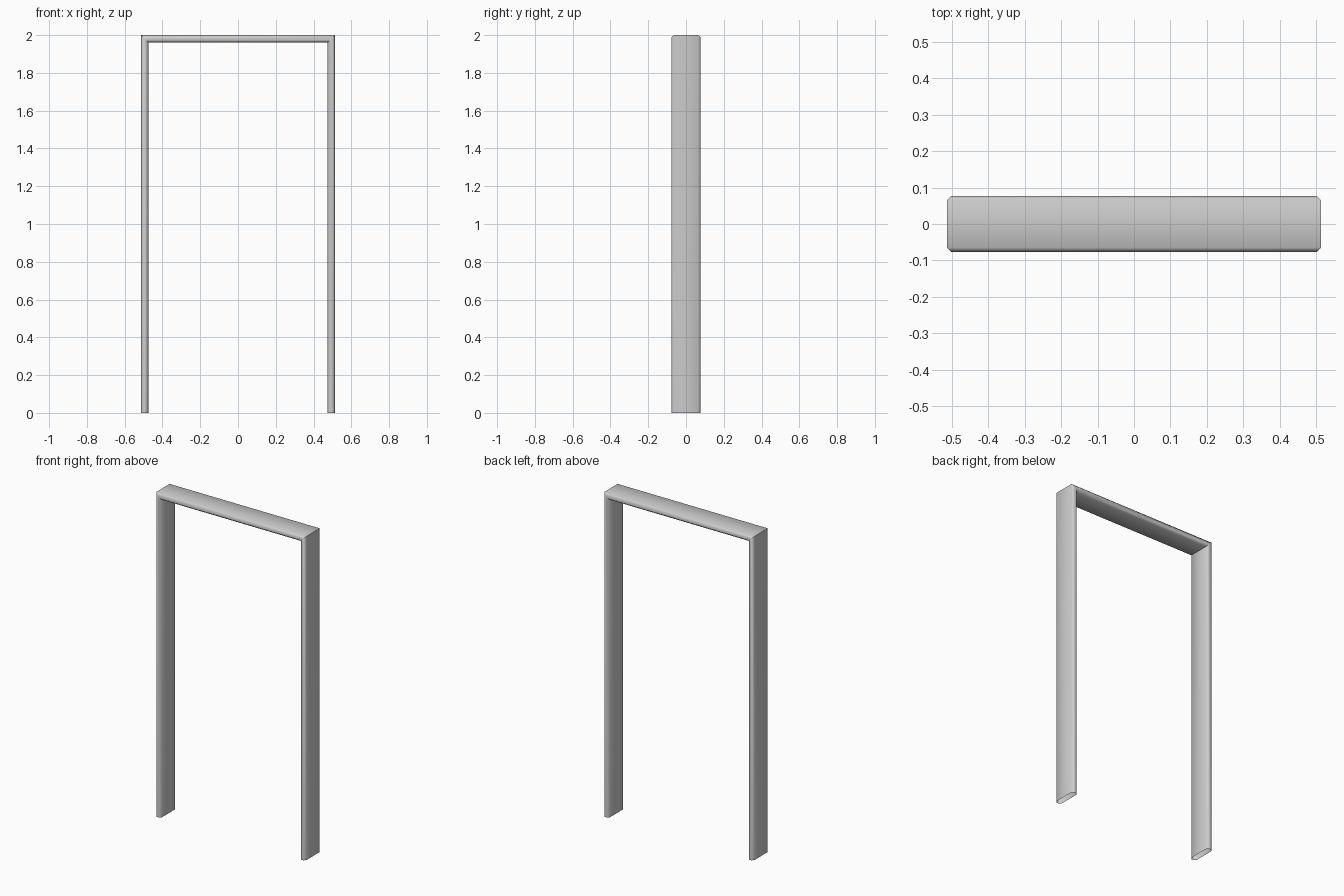
import bpy, bmesh, math

if "Cube" in bpy.data.objects:
    bpy.data.objects.remove(bpy.data.objects["Cube"])

HALF_W, HEIGHT = 0.513, 2.0      # outer half width and height
THICK, HALF_D, CH = 0.038, 0.077, 0.012

# Chamfered cross-section: (inset from the outer face, y)
profile = [(0, -HALF_D + CH), (0, HALF_D - CH), (CH, HALF_D), (THICK - CH, HALF_D),
           (THICK, HALF_D - CH), (THICK, -HALF_D + CH), (THICK - CH, -HALF_D), (CH, -HALF_D)]


def ring(bm, side, top):
    """One section of the frame: at the floor or on the mitred corner."""
    return [bm.verts.new((side * (HALF_W - d), y, HEIGHT - d if top else 0)) for d, y in profile]


# Door frame: section swept up one leg, across the lintel and down the other
bm = bmesh.new()
rings = [ring(bm, -1, False), ring(bm, -1, True), ring(bm, 1, True), ring(bm, 1, False)]
n = len(profile)
for a, b in zip(rings, rings[1:]):
    for i in range(n):
        j = (i + 1) % n
        bm.faces.new((a[i], a[j], b[j], b[i]))

# Orient outward using temporary caps, then leave the feet open
caps = [bm.faces.new(rings[0]), bm.faces.new(rings[-1])]
bmesh.ops.recalc_face_normals(bm, faces=bm.faces[:])
bmesh.ops.delete(bm, geom=caps, context='FACES_ONLY')

mesh = bpy.data.meshes.new("door_frame")
bm.to_mesh(mesh)
bm.free()
frame = bpy.data.objects.new("door_frame", mesh)
bpy.context.collection.objects.link(frame)

# Smooth chamfers, sharp mitres
bpy.context.view_layer.objects.active = frame
frame.select_set(True)
bpy.ops.object.shade_smooth_by_angle(angle=math.radians(60))
